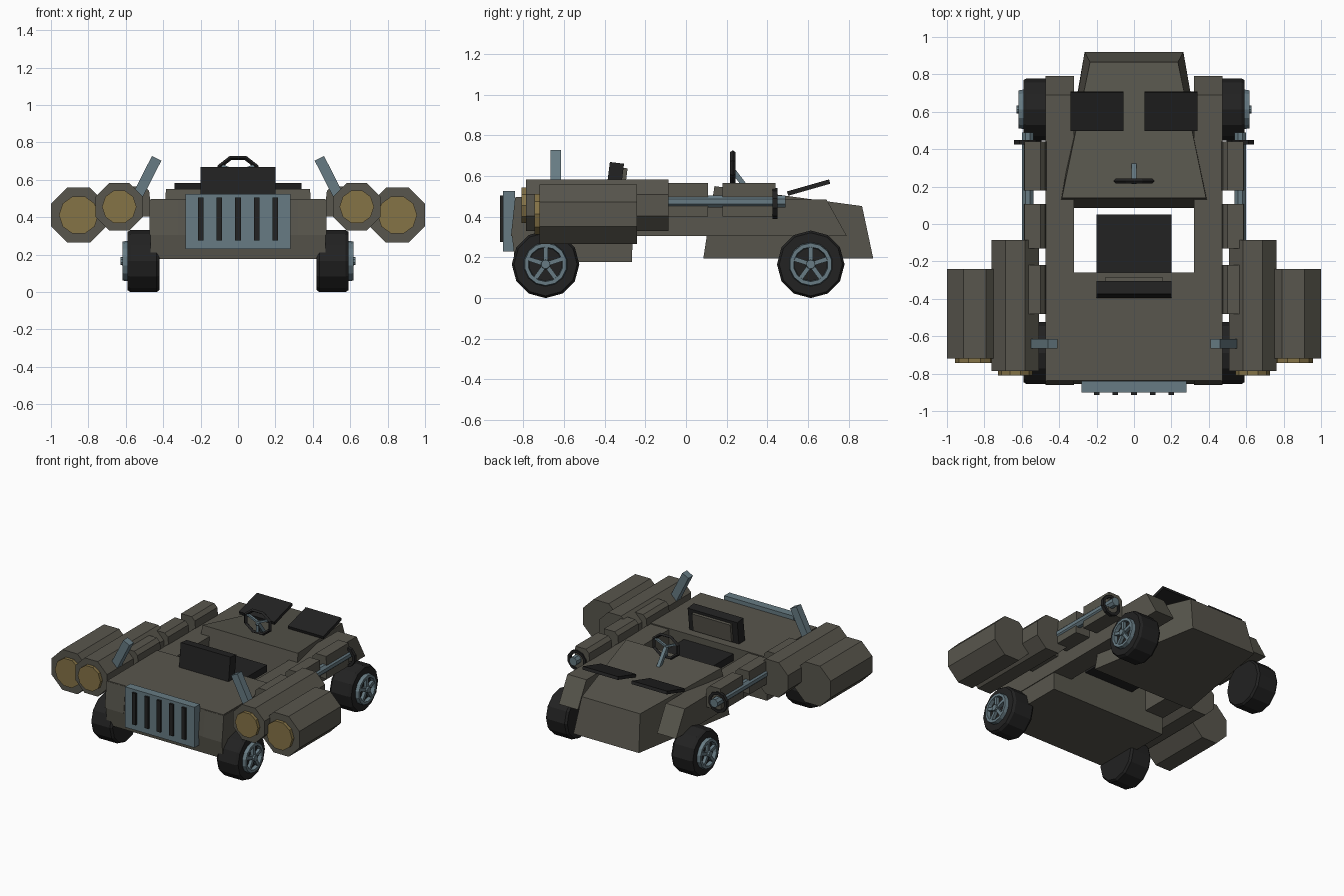
import bpy, bmesh, math
from mathutils import Matrix, Vector

if "Cube" in bpy.data.objects:
    bpy.data.objects.remove(bpy.data.objects["Cube"])


def material(name, rgb):
    m = bpy.data.materials.new(name)
    m.diffuse_color = (*rgb, 1)
    m.use_nodes = True
    m.node_tree.nodes["Principled BSDF"].inputs["Base Color"].default_value = m.diffuse_color
    return m


HULL = material("olive grey", (0.098, 0.093, 0.074))
BLACK = material("black", (0.016, 0.016, 0.016))
STEEL = material("blue steel", (0.135, 0.198, 0.228))
GOLD = material("dull gold", (0.235, 0.172, 0.062))


def finish(name, bm, mat, mirror=False):
    bmesh.ops.recalc_face_normals(bm, faces=bm.faces)
    me = bpy.data.meshes.new(name)
    bm.to_mesh(me)
    bm.free()
    me.materials.append(mat)
    ob = bpy.data.objects.new(name, me)
    bpy.context.collection.objects.link(ob)
    if mirror:
        ob.modifiers.new("Mirror", 'MIRROR')
    return ob


def loft(name, a, b, mat, mirror=False):
    """Solid between two matching outlines."""
    bm = bmesh.new()
    va = [bm.verts.new(p) for p in a]
    vb = [bm.verts.new(p) for p in b]
    bm.faces.new(va)
    bm.faces.new(vb)
    for i in range(len(va)):
        j = (i + 1) % len(va)
        bm.faces.new((va[i], va[j], vb[j], vb[i]))
    return finish(name, bm, mat, mirror)


def side_prism(name, yz, x0, x1, mat, mirror=False):
    return loft(name, [(x0, y, z) for y, z in yz], [(x1, y, z) for y, z in yz], mat, mirror)


def box(name, x, y, z, mat, mirror=False, tilt=None):
    c = Vector([(r[0] + r[1]) / 2 for r in (x, y, z)])
    s = [r[1] - r[0] for r in (x, y, z)]
    m = Matrix.Translation(c)
    if tilt:
        m = m @ Matrix.Rotation(math.radians(tilt[1]), 4, tilt[0])
    bm = bmesh.new()
    bmesh.ops.create_cube(bm, size=1, matrix=m @ Matrix.Diagonal((*s, 1)))
    return finish(name, bm, mat, mirror)


def lathe(name, prof, center, axis, n, mat, mirror=False, closed=False, phase=0.0, squash=1.0):
    """Turn (radius, offset) points about the x or y axis; closed makes a ring."""
    bm = bmesh.new()
    rows = []
    for r, d in prof:
        row = []
        for i in range(n):
            t = 2 * math.pi * (i + phase) / n
            u, w = r * math.sin(t), r * math.cos(t) * squash
            p = Vector((d, u, w)) if axis == 'X' else Vector((u, d, w))
            row.append(bm.verts.new(p + Vector(center)))
        rows.append(row)
    pairs = list(zip(rows, rows[1:]))
    if closed:
        pairs.append((rows[-1], rows[0]))
    else:
        bm.faces.new(rows[0])
        bm.faces.new(rows[-1])
    for a, b in pairs:
        for i in range(n):
            j = (i + 1) % n
            bm.faces.new((a[i], a[j], b[j], b[i]))
    return finish(name, bm, mat, mirror)


def bar(name, p, q, w, h, mat, mirror=False):
    p, q = Vector(p), Vector(q)
    d = q - p
    m = Matrix.Translation((p + q) / 2) @ d.to_track_quat('Z', 'Y').to_matrix().to_4x4()
    bm = bmesh.new()
    bmesh.ops.create_cube(bm, size=1, matrix=m @ Matrix.Diagonal((w, h, d.length, 1)))
    return finish(name, bm, mat, mirror)


# Engine body and long side rails
side_prism("engine_body", [(-.855, .305), (-.838, .497), (-.26, .497), (-.265, .178), (-.84, .178)],
           -.468, .468, HULL)
side_prism("side_rail", [(-.86, .305), (-.84, .492), (.69, .485), (.79, .305)], .32, .473, HULL, True)

# Tapered cabin and nose
loft("nose_hull",
     [(-.41, .085, .195), (.41, .085, .195), (.264, .92, .195), (-.264, .92, .195)],
     [(-.385, .14, .55), (.385, .14, .55), (.235, .865, .452), (-.235, .865, .452)], HULL)

# Grille with slots
box("grille", (-.28, .28), (-.9, -.84), (.23, .525), STEEL)
for i in range(5):
    x = (i - 2) * .1
    box("grille_slot", (x - .015, x + .015), (-.915, -.89), (.275, .505), BLACK)

# Seat: cushion, back and pad
box("seat_cushion", (-.2, .2), (-.28, .05), (.4, .45), BLACK)
box("seat_back", (-.2, .2), (-.385, -.315), (.49, .665), BLACK, tilt=('X', -7))
box("seat_pad", (-.155, .155), (-.33, -.295), (.51, .64), HULL, tilt=('X', -7))

# Steering wheel with column and spokes
lathe("steering_wheel", [(.12, 0), (.106, -.014), (.092, 0), (.106, .014)], (0, .23, .64), 'Y', 8,
      BLACK, closed=True, phase=.5, squash=.78)
bar("steering_column", (0, .225, .635), (0, .32, .51), .025, .025, STEEL)
for a in (60, 180, 300):
    t = math.radians(a)
    bar("steering_spoke", (0, .23, .64), (.1 * math.sin(t), .23, .64 + .075 * math.cos(t)), .018, .014, STEEL)

# Tilted twin panels over the nose
box("nose_panel", (.055, .34), (.495, .71), (.532, .554), BLACK, True, ('X', 16))

# Side blocks along the rails, carrying a pipe with a ring at its end
section = [(.46, .405), (.475, .54), (.5, .565), (.585, .565), (.59, .4)]
for y0, y1 in ((.18, .44), (-.13, .108), (-.48, -.22)):
    loft("side_block", [(x, y0, z) for x, z in section], [(x, y1, z) for x, z in section], HULL, True)
lathe("side_pipe", [(.032, -.12), (.032, .49)], (.568, 0, .475), 'Y', 8, STEEL, True, phase=.5)
lathe("pipe_ring", [(.076, -.012), (.076, .012), (.056, .012), (.056, -.012)], (.568, .437, .465),
      'Y', 10, BLACK, True, closed=True)

# Octagonal pods with gold lamp discs
for tag, x, z, r, y0, y1, g in (("outer", .852, .412, .159, -.72, -.24, .105),
                                ("inner", .635, .456, .138, -.785, -.085, .092)):
    lathe(tag + "_pod", [(r, y0), (r, y1)], (x, 0, z), 'Y', 8, HULL, True, phase=.5)
    lathe(tag + "_lamp", [(g, y0 - .024), (g, y0 + .02)], (x, 0, z), 'Y', 10, GOLD, True, phase=.5)

# Leaning steel levers
bar("lever", (.56, -.64, .47), (.435, -.64, .715), .052, .056, STEEL, True)

# Wheels with five-spoke rims
for y in (-.69, .613):
    lathe("tyre", [(.155, .42), (.166, .435), (.166, .575), (.155, .592)], (0, y, .166), 'X', 12, BLACK, True)
    lathe("rim", [(.11, .58), (.104, .618), (.085, .618), (.08, .58)], (0, y, .166), 'X', 14, STEEL,
          True, closed=True)
    lathe("hub", [(.026, .58), (.022, .628)], (0, y, .166), 'X', 10, STEEL, True)
    for k in range(5):
        t = 2 * math.pi * k / 5
        bar("rim_spoke", (.604, y, .166), (.604, y + .09 * math.sin(t), .166 + .09 * math.cos(t)),
            .022, .022, STEEL, True)
